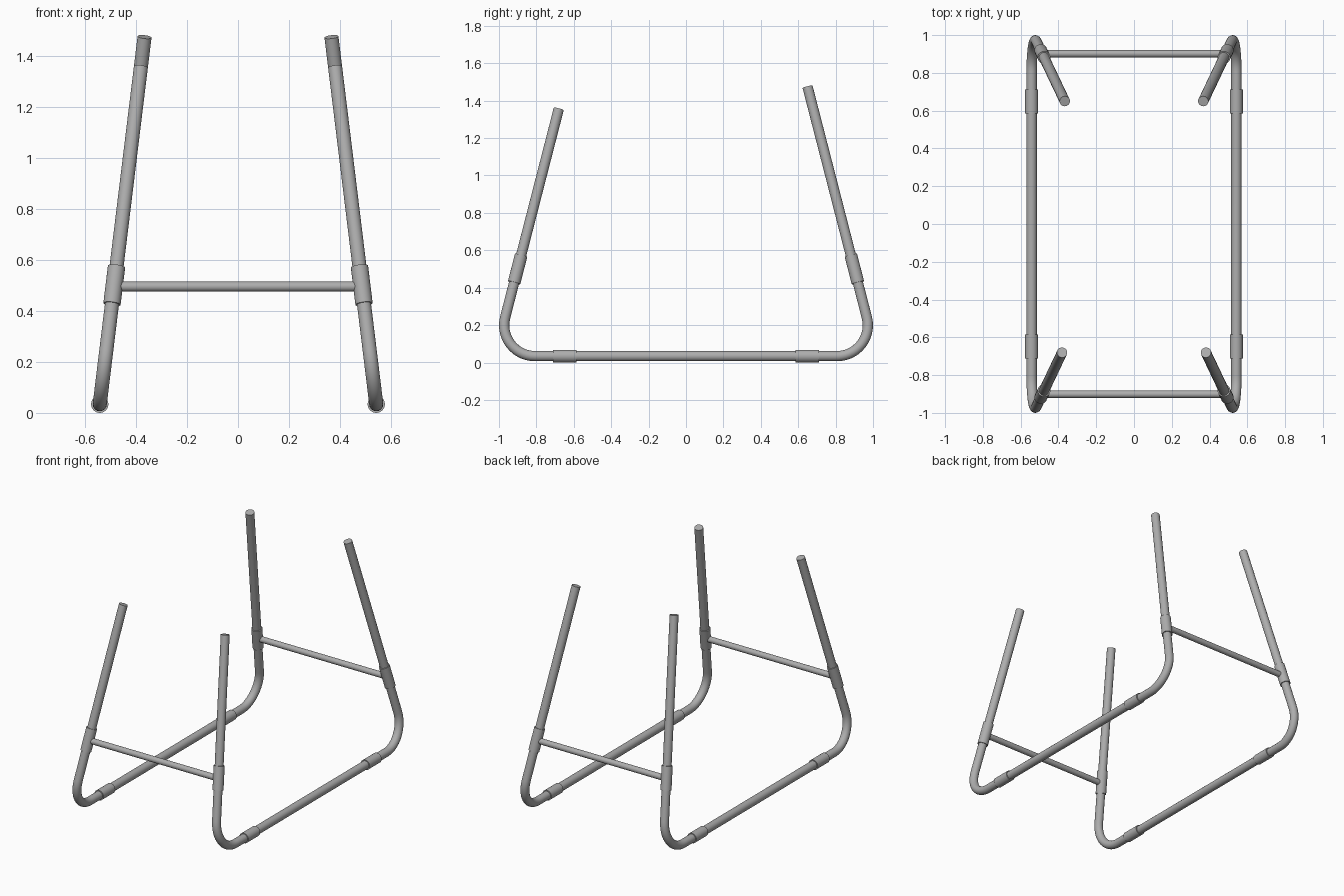
import bpy, bmesh, math
from mathutils import Vector

cube = bpy.data.objects.get("Cube")
if cube:
    bpy.data.objects.remove(cube)

# Dimensions
TUBE_R, COLLAR_R, BAR_R = 0.0275, 0.034, 0.0195
BASE_X, BASE_Z = 0.542, 0.034
LEAN_X, LEAN_Y = 0.122, 0.257     # inward lean of the legs per unit of height
CORNER_Y, BEND_R = 1.02, 0.165
FRONT_TOP, BACK_TOP = 1.356, 1.474
SIDES = 24

steel = bpy.data.materials.new("grey_steel")
steel.use_nodes = True
grey = (0.42, 0.42, 0.42, 1)
steel.diffuse_color = grey
steel.node_tree.nodes["Principled BSDF"].inputs["Base Color"].default_value = grey


def sweep(name, path, radius, normal):
    """Round capped tube along a path lying in the plane across normal."""
    bm = bmesh.new()
    normal = normal.normalized()
    rings = []
    for i, p in enumerate(path):
        ahead = path[min(i + 1, len(path) - 1)] - p
        behind = p - path[max(i - 1, 0)]
        side = (ahead.normalized() + behind.normalized()).cross(normal).normalized()
        ring = []
        for k in range(SIDES):
            a = math.tau * k / SIDES
            ring.append(bm.verts.new(p + radius * (math.cos(a) * normal + math.sin(a) * side)))
        rings.append(ring)
    for a, b in zip(rings, rings[1:]):
        for k in range(SIDES):
            n = (k + 1) % SIDES
            bm.faces.new((a[k], a[n], b[n], b[k])).smooth = True
    bm.faces.new(rings[0])
    bm.faces.new(rings[-1])
    bmesh.ops.recalc_face_normals(bm, faces=bm.faces)
    mesh = bpy.data.meshes.new(name)
    bm.to_mesh(mesh)
    bm.free()
    mesh.materials.append(steel)
    obj = bpy.data.objects.new(name, mesh)
    bpy.context.collection.objects.link(obj)


def on_frame(sx, y, z):
    """Point on the leaning plane of one side frame."""
    return Vector((sx * (BASE_X - LEAN_X * (z - BASE_Z)), y, z))


def leg_point(sx, sy, z):
    return on_frame(sx, sy * (CORNER_Y - LEAN_Y * (z - BASE_Z)), z)


def half_frame(sx, sy, top):
    """Rounded base corner followed by the leaning leg up to its top."""
    lean = math.atan(LEAN_Y)
    turn = math.pi / 2 + lean
    centre_y = CORNER_Y - BEND_R * math.tan(turn / 2)
    points = []
    for i in range(15):
        a = turn * i / 14
        points.append(on_frame(sx, sy * (centre_y + BEND_R * math.sin(a)),
                               BASE_Z + BEND_R * (1 - math.cos(a))))
    return points + [leg_point(sx, sy, top)]


ends = (("front", -1, FRONT_TOP), ("back", 1, BACK_TOP))

# Side frames with their collars
for side, sx in (("left", 1), ("right", -1)):
    normal = Vector((sx, 0, LEAN_X))
    front, back = (half_frame(sx, sy, top) for _, sy, top in ends)
    sweep(side + "_frame_tube", front[::-1] + back, TUBE_R, normal)
    for end, sy, _ in ends:
        sweep(f"{end}_{side}_leg_collar",
              [leg_point(sx, sy, z) for z in (0.427, 0.573)], COLLAR_R, normal)
        sweep(f"{end}_{side}_base_collar",
              [on_frame(sx, sy * y, BASE_Z) for y in (0.585, 0.711)],
              COLLAR_R, Vector((1, 0, 0)))

# Cross bars between the leg collars
for end, sy, _ in ends:
    sweep(end + "_cross_bar", [leg_point(sx, sy, 0.495) for sx in (-1, 1)],
          BAR_R, Vector((0, 0, 1)))
